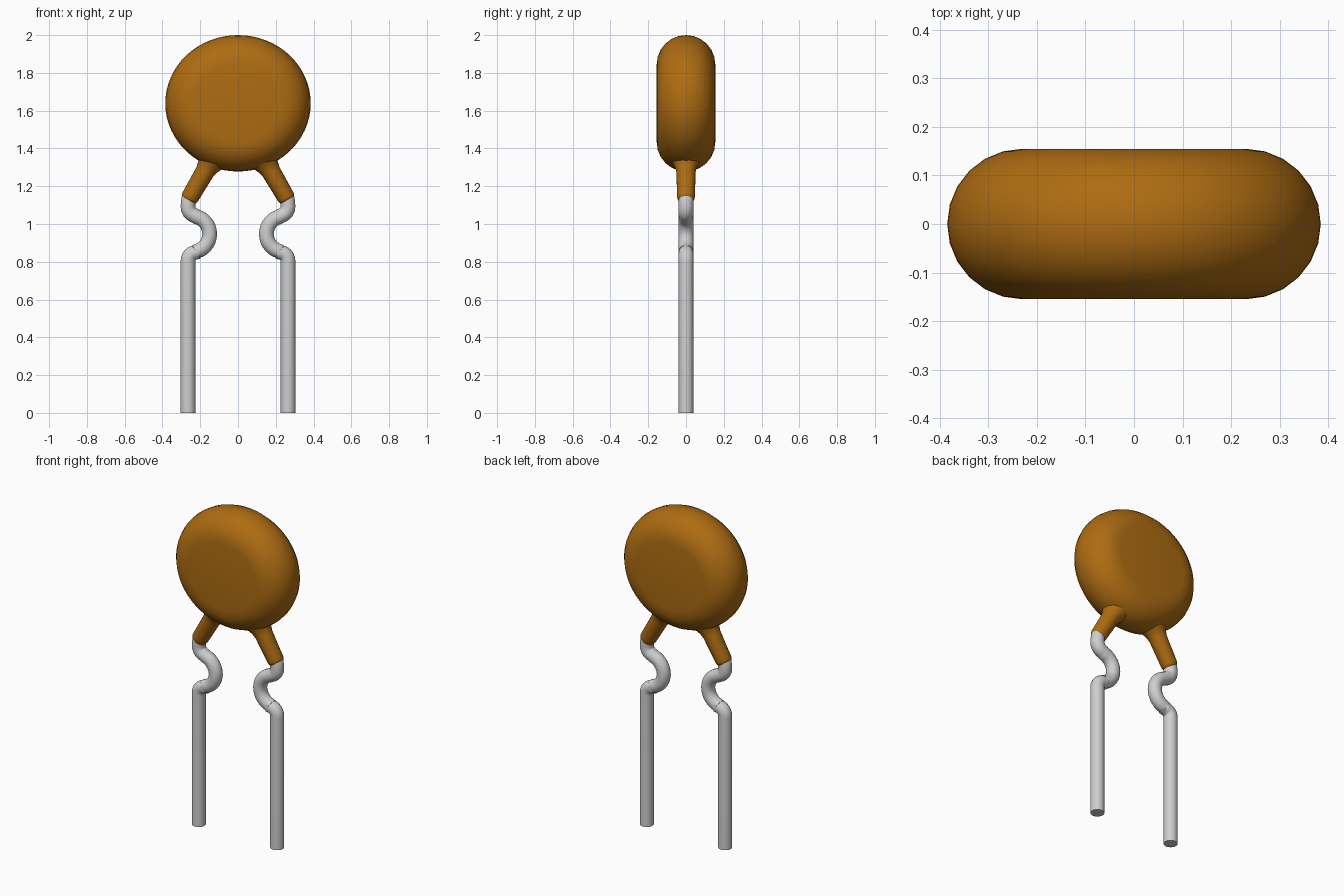
import bpy, bmesh, math
from mathutils import Vector

cube = bpy.data.objects.get("Cube")
if cube:
    bpy.data.objects.remove(cube, do_unlink=True)


def material(name, rgb, rough):
    m = bpy.data.materials.new(name)
    m.use_nodes = True
    m.diffuse_color = (*rgb, 1)
    node = m.node_tree.nodes["Principled BSDF"]
    node.inputs["Base Color"].default_value = (*rgb, 1)
    node.inputs["Roughness"].default_value = rough
    return m


coating = material("ochre coating", (0.42, 0.15, 0.006), 0.5)
metal = material("tinned wire", (0.62, 0.62, 0.62), 0.4)


def skin(name, rings, mat):
    """Join equal rings of points into a capped, smooth-shaded solid."""
    bm = bmesh.new()
    loops = [[bm.verts.new(p) for p in ring] for ring in rings]
    n = len(loops[0])
    for a, b in zip(loops, loops[1:]):
        for i in range(n):
            j = (i + 1) % n
            bm.faces.new((a[i], a[j], b[j], b[i]))
    bm.faces.new(loops[0])
    bm.faces.new(loops[-1])
    bmesh.ops.recalc_face_normals(bm, faces=bm.faces)
    mesh = bpy.data.meshes.new(name)
    bm.to_mesh(mesh)
    bm.free()
    mesh.materials.append(mat)
    obj = bpy.data.objects.new(name, mesh)
    bpy.context.collection.objects.link(obj)
    bpy.ops.object.select_all(action='DESELECT')
    obj.select_set(True)
    bpy.context.view_layer.objects.active = obj
    bpy.ops.object.shade_smooth_by_angle(angle=math.radians(40))
    return obj


def tube(name, path, radii, mat, sides=24):
    """Sweep a circle along a path lying in the xz plane."""
    pts = [Vector((x, 0, z)) for x, z in path]
    rings = []
    for i, p in enumerate(pts):
        along = (pts[min(i + 1, len(pts) - 1)] - pts[max(i - 1, 0)]).normalized()
        across = Vector((along.z, 0, -along.x))
        turns = [math.tau * k / sides for k in range(sides)]
        rings.append([p + radii[i] * (across * math.cos(t) + Vector((0, math.sin(t), 0)))
                      for t in turns])
    return skin(name, rings, mat)


def arc(cx, cz, r, start, end, steps):
    angles = [math.radians(start + (end - start) * i / steps) for i in range(steps + 1)]
    return [(cx + r * math.cos(a), cz + r * math.sin(a)) for a in angles]


# Disc body: flat faces with a fully rounded rim, slightly wider than tall
HALF_WIDTH, HALF_HEIGHT, HALF_DEPTH, MID_Z = 0.385, 0.361, 0.155, 1.639
rings = []
for i in range(13):
    a = math.pi * (i / 12 - 0.5)
    inset = HALF_DEPTH * (1 - math.cos(a))
    rings.append([((HALF_WIDTH - inset) * math.cos(t), HALF_DEPTH * math.sin(a),
                   MID_Z + (HALF_HEIGHT - inset) * math.sin(t))
                  for t in (math.tau * k / 64 for k in range(64))])
skin("disc_body", rings, coating)

# Wire path: straight leg, inward kink, then up into the coated sleeve
LEG_X, WIRE_R = 0.265, 0.039
wire = [(LEG_X, 0), (LEG_X, 0.8)]
wire += arc(0.22, 0.805, 0.045, 15, 90, 5)
wire += arc(0.245, 0.947, 0.095, 255, 105, 14)
wire += arc(0.215, 1.092, 0.05, -80, 0, 5)
wire += [(0.262, 1.13), (0.24, 1.17)]

# Sleeve path: flares where it meets the disc, rounded at the wire end
root, tip = Vector((0.135, 1.345)), Vector((0.262, 1.128))
sleeve_profile = [(0, 0.085), (0.1, 0.07), (0.2, 0.058), (0.32, 0.051),
                  (0.93, 0.047), (0.98, 0.044), (1, 0.039)]
sleeve = [tuple(root.lerp(tip, t)) for t, r in sleeve_profile]

for side, s in (("left", 1), ("right", -1)):
    tube(side + "_wire", [(s * x, z) for x, z in wire], [WIRE_R] * len(wire), metal)
    tube(side + "_sleeve", [(s * x, z) for x, z in sleeve],
         [r for t, r in sleeve_profile], coating)
